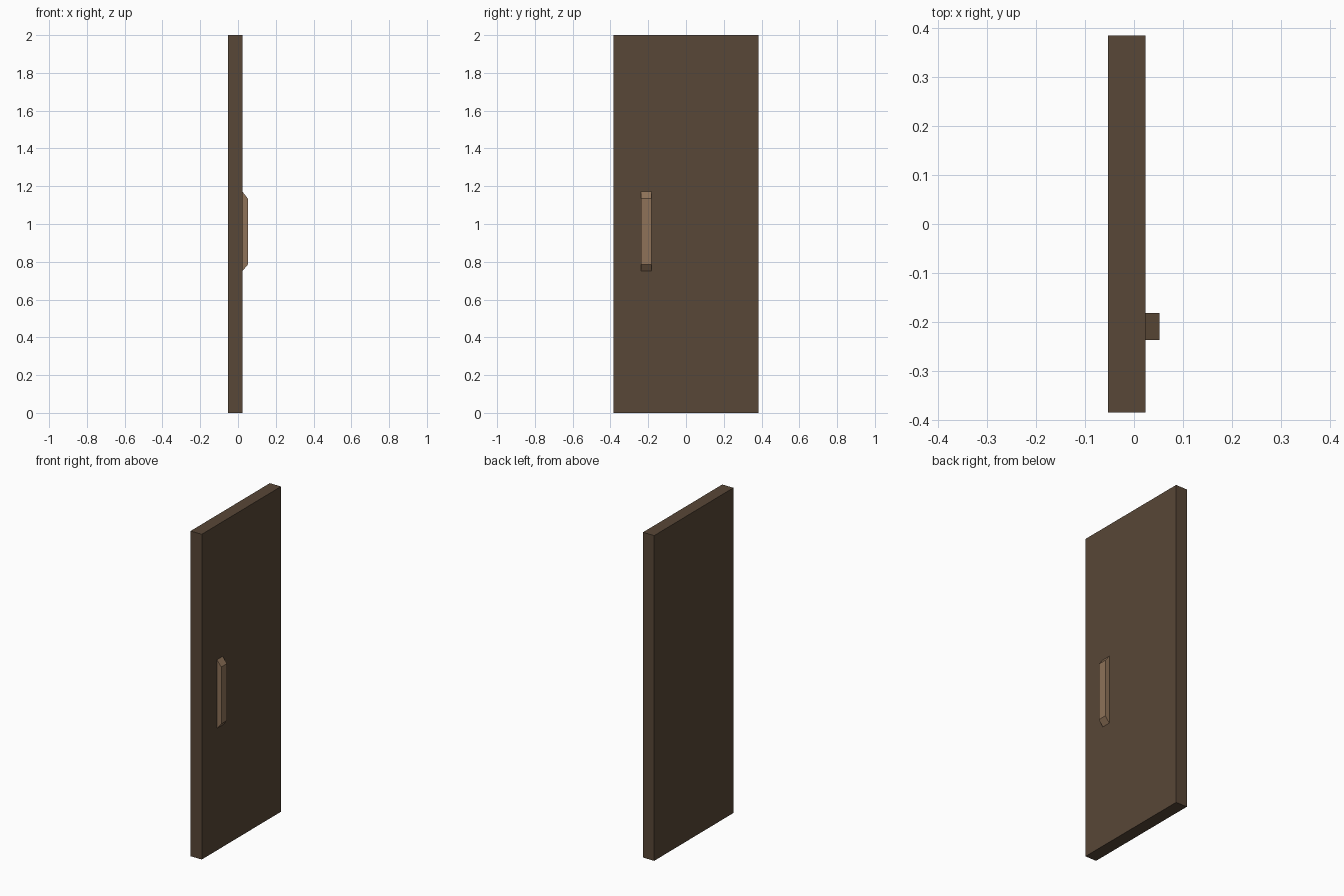
import bpy, bmesh

if "Cube" in bpy.data.objects:
    bpy.data.objects.remove(bpy.data.objects["Cube"])


def lin(c):
    c /= 255
    return c / 12.92 if c <= 0.04045 else ((c + 0.055) / 1.055) ** 2.4


def material(name, rgb):
    m = bpy.data.materials.new(name)
    m.diffuse_color = (*[lin(c) for c in rgb], 1)
    m.use_nodes = True
    m.node_tree.nodes["Principled BSDF"].inputs["Base Color"].default_value = m.diffuse_color
    return m


def extrude_profile(name, profile, y0, y1, mat):
    """Extrude an x-z profile along y."""
    bm = bmesh.new()
    face = bm.faces.new([bm.verts.new((x, y0, z)) for x, z in profile])
    ext = bmesh.ops.extrude_face_region(bm, geom=[face])
    verts = [v for v in ext["geom"] if isinstance(v, bmesh.types.BMVert)]
    bmesh.ops.translate(bm, verts=verts, vec=(0, y1 - y0, 0))
    bmesh.ops.recalc_face_normals(bm, faces=bm.faces)
    mesh = bpy.data.meshes.new(name)
    bm.to_mesh(mesh)
    bm.free()
    mesh.materials.append(mat)
    obj = bpy.data.objects.new(name, mesh)
    bpy.context.collection.objects.link(obj)
    return obj


dark_wood = material("dark wood", (88, 71, 55))
light_wood = material("light wood", (142, 114, 88))

# Door slab
extrude_profile("door_panel",
                [(-0.053, 0), (0.023, 0), (0.023, 2), (-0.053, 2)],
                -0.385, 0.385, dark_wood)

# Grip bar with chamfered ends
extrude_profile("door_handle",
                [(0.023, 0.75), (0.052, 0.785), (0.052, 1.135), (0.023, 1.172)],
                -0.237, -0.182, light_wood)
